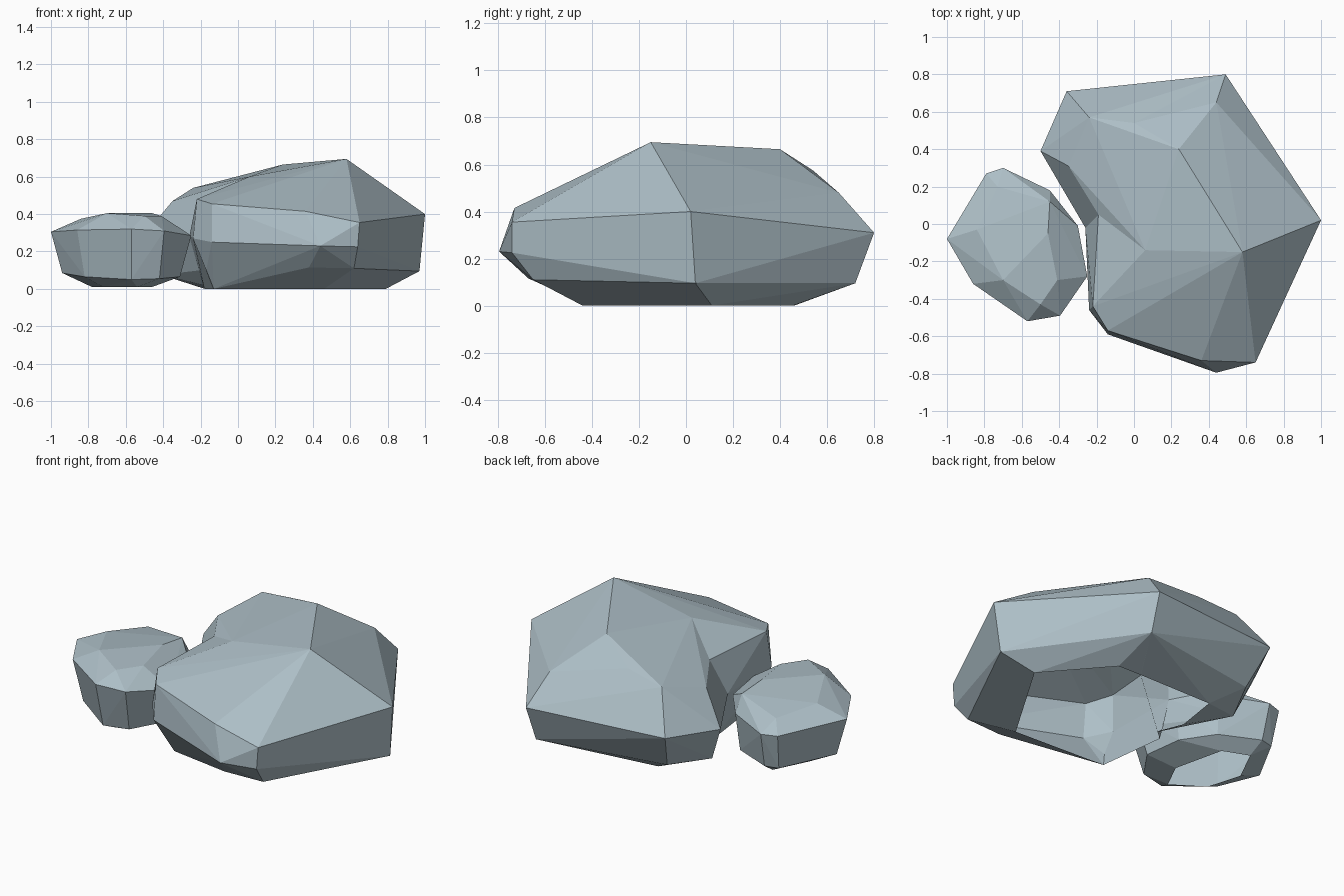
import bpy, bmesh, math

if "Cube" in bpy.data.objects:
    bpy.data.objects.remove(bpy.data.objects["Cube"])

stone = bpy.data.materials.new("stone")
stone.diffuse_color = (.42, .52, .57, 1)
stone.use_nodes = True
stone.node_tree.nodes["Principled BSDF"].inputs["Base Color"].default_value = stone.diffuse_color


def hull_rock(name, rings):
    """Faceted stone: convex hull around a few rough rings of corners."""
    bm = bmesh.new()
    for ring in rings:
        for p in ring:
            bm.verts.new(p)
    res = bmesh.ops.convex_hull(bm, input=bm.verts[:])
    junk = {g for g in res["geom_interior"] + res["geom_unused"]
            if isinstance(g, bmesh.types.BMVert)}
    bmesh.ops.delete(bm, geom=list(junk), context='VERTS')
    bmesh.ops.recalc_face_normals(bm, faces=bm.faces[:])
    me = bpy.data.meshes.new(name)
    bm.to_mesh(me)
    bm.free()
    me.materials.append(stone)
    ob = bpy.data.objects.new(name, me)
    bpy.context.collection.objects.link(ob)
    return ob


def open_underside(ob):
    """Merge near-flat facets and leave the stone hollow underneath."""
    bm = bmesh.new()
    bm.from_mesh(ob.data)
    base = [f for f in bm.faces if all(v.co.z < .015 for v in f.verts)]
    bmesh.ops.delete(bm, geom=base, context='FACES')
    bmesh.ops.remove_doubles(bm, verts=bm.verts[:], dist=.003)
    bmesh.ops.dissolve_limit(bm, angle_limit=math.radians(3),
                             verts=bm.verts[:], edges=bm.edges[:])
    bm.to_mesh(ob.data)
    bm.free()


# Main body of the large rock: crown, shoulder, belt, foot, base
large = hull_rock("large_rock", [
    [(.58, -.15, .695), (.24, .40, .665), (.28, -.24, .615), (.06, -.14, .60),
     (0, .54, .575), (.44, .65, .48)],
    [(1.0, .02, .40), (.65, -.74, .355), (.36, -.73, .415), (-.14, -.57, .455),
     (-.22, -.44, .48), (-.19, .05, .49), (.49, .80, .31)],
    [(.64, -.74, .225), (.44, -.795, .23), (-.14, -.59, .25),
     (-.24, -.46, .27), (-.26, -.02, .28)],
    [(.97, .04, .095), (.62, -.65, .11), (.38, -.67, .115), (-.17, -.45, .10),
     (-.20, 0, .10), (.48, .72, .095)],
    [(.79, .11, 0), (.46, -.44, 0), (-.13, -.41, 0), (-.18, 0, 0),
     (.34, .46, 0), (.49, .455, 0)],
])

# Back left lobe, merged into the body so a notch stays between them
lobe = hull_rock("rock_lobe", [
    [(.24, .40, .665), (.06, -.14, .60), (0, .54, .575), (-.24, .57, .54),
     (-.35, .31, .47), (-.19, .05, .49)],
    [(.49, .80, .31), (-.36, .71, .32), (-.50, .39, .29), (-.26, -.02, .28)],
    [(.48, .72, .095), (-.29, .59, .10), (-.41, .34, .075), (-.20, 0, .10)],
    [(.34, .46, .001), (-.14, .46, .001), (-.18, .2, .001), (-.10, 0, .001)],
])
mod = large.modifiers.new("merge_lobe", 'BOOLEAN')
mod.operation = 'UNION'
mod.solver = 'EXACT'
mod.object = lobe
bpy.context.view_layer.update()
dg = bpy.context.evaluated_depsgraph_get()
merged = bpy.data.meshes.new_from_object(large.evaluated_get(dg))
large.modifiers.clear()
large.data = merged
bpy.data.objects.remove(lobe)
open_underside(large)

# Small rock: crown, rim, foot, base
small = hull_rock("small_rock", [
    [(-.73, .20, .345), (-.45, .12, .385), (-.46, -.05, .405),
     (-.41, -.30, .39), (-.50, -.43, .39), (-.70, -.30, .405),
     (-.84, -.03, .375)],
    [(-1.0, -.08, .305), (-.79, .27, .28), (-.70, .30, .28), (-.45, .18, .29),
     (-.30, -.01, .29), (-.25, -.28, .285), (-.395, -.49, .31),
     (-.57, -.52, .32), (-.86, -.32, .315)],
    [(-.94, -.07, .085), (-.77, .23, .07), (-.69, .25, .07), (-.46, .15, .065),
     (-.34, -.03, .065), (-.31, -.26, .065), (-.42, -.42, .055),
     (-.57, -.45, .05), (-.82, -.28, .065)],
    [(-.78, -.04, .01), (-.68, .16, .01), (-.53, .10, .01), (-.46, -.20, .01),
     (-.54, -.36, .01), (-.72, -.24, .01)],
])
open_underside(small)
